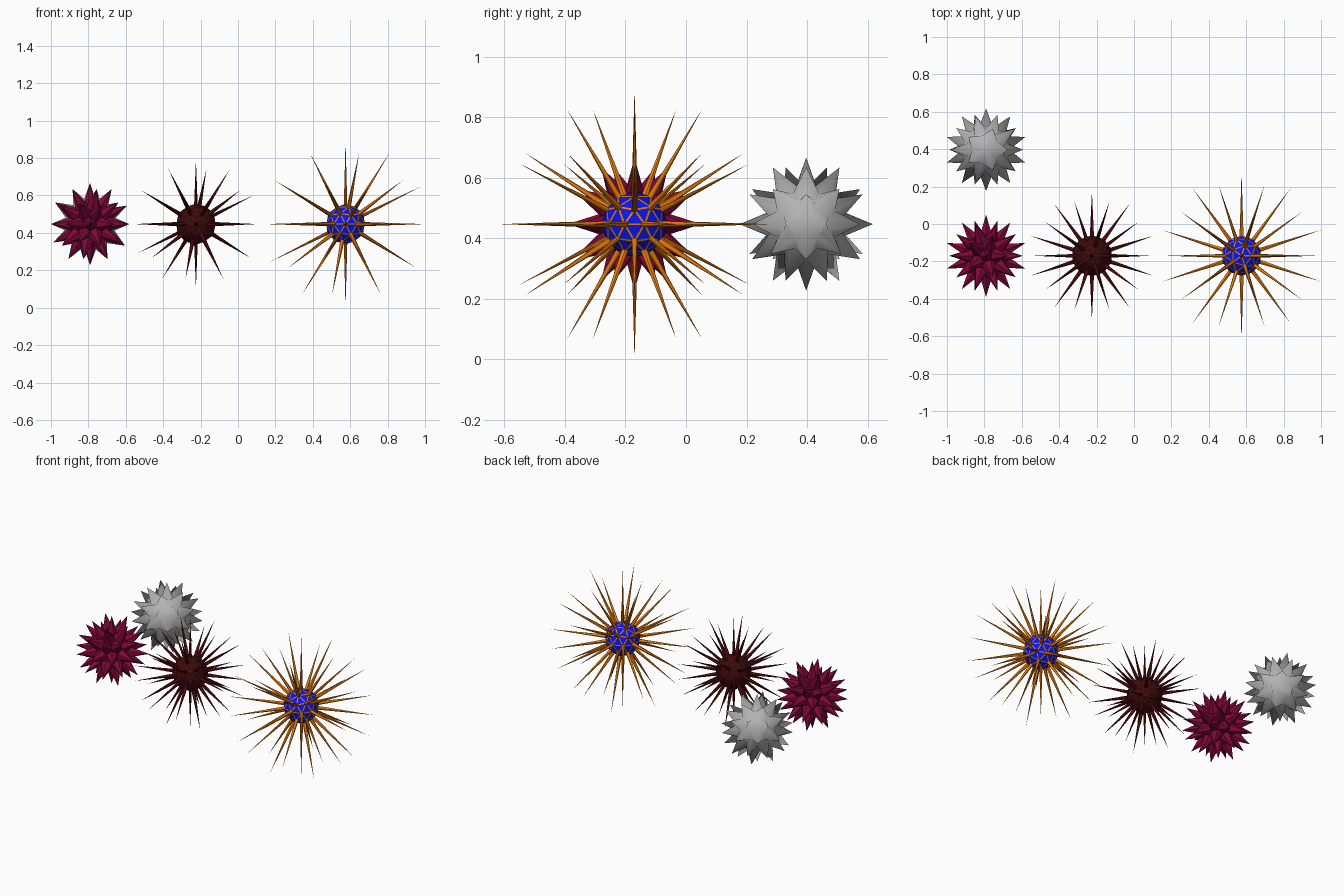
import bpy, bmesh

if "Cube" in bpy.data.objects:
    bpy.data.objects.remove(bpy.data.objects["Cube"])


def material(name, rgb):
    m = bpy.data.materials.new(name)
    m.diffuse_color = (*rgb, 1)
    m.use_nodes = True
    m.node_tree.nodes["Principled BSDF"].inputs["Base Color"].default_value = m.diffuse_color
    return m


ORANGE = material("orange", (0.8, 0.2, 0.003))
BLUE = material("blue", (0.003, 0.008, 0.8))
MAROON = material("dark maroon", (0.085, 0.003, 0.006))
BROWN = material("dark brown", (0.03, 0.003, 0.002))
CRIMSON = material("crimson", (0.22, 0.002, 0.042))
SILVER = material("silver", (0.45, 0.45, 0.45))


def add_object(name, bm, centre, mats, smooth=False):
    bmesh.ops.recalc_face_normals(bm, faces=bm.faces)
    for f in bm.faces:
        f.smooth = smooth
    me = bpy.data.meshes.new(name)
    bm.to_mesh(me)
    bm.free()
    for m in mats:
        me.materials.append(m)
    ob = bpy.data.objects.new(name, me)
    ob.location = centre
    bpy.context.collection.objects.link(ob)
    return ob


def core_mesh(radius):
    src = bmesh.new()
    bmesh.ops.create_icosphere(src, subdivisions=2, radius=radius)
    return src


def panel_urchin(name, centre, core, reach, inset, base, mats):
    """Ball of flat panels framed by thin strips, a slim spike on each vertex."""
    src, bm = core_mesh(core), bmesh.new()
    tips = {v: bm.verts.new(v.co.normalized() * reach) for v in src.verts}
    sides = {}  # edge -> {vertex: strip corners on both sides of the edge}
    for f in src.faces:
        c = f.calc_center_median()
        ring = []
        corner = {v: v.co.lerp(c, inset) for v in f.verts}
        for lp in f.loops:
            a, b = lp.vert, lp.link_loop_next.vert
            q = [bm.verts.new(corner[a].lerp(corner[b], t)) for t in (base, 1 - base)]
            ring += q
            ends = sides.setdefault(lp.edge, {a: [], b: []})
            ends[a].append(q[0])
            ends[b].append(q[1])
        bm.faces.new(ring).material_index = 1
        for i, lp in enumerate(f.loops):
            bm.faces.new((tips[lp.vert], ring[2 * i - 1], ring[2 * i]))
    for ends in sides.values():
        (a, qa), (b, qb) = ends.items()
        bm.faces.new((qa[0], qb[0], qb[1], qa[1]))
        for v, q in ((a, qa), (b, qb)):
            bm.faces.new((tips[v], q[0], q[1]))
    src.free()
    return add_object(name, bm, centre, mats)


def full_urchin(name, centre, core, reach, mats, smooth=False):
    """Broad faceted spikes that meet each other and cover the whole ball."""
    src, bm = core_mesh(core), bmesh.new()
    tips = {v: bm.verts.new(v.co.normalized() * reach) for v in src.verts}
    mids = {e: bm.verts.new((e.verts[0].co + e.verts[1].co).normalized() * core)
            for e in src.edges}
    for f in src.faces:
        hub = bm.verts.new(f.calc_center_median().normalized() * core)
        for lp in f.loops:
            t = tips[lp.vert]
            bm.faces.new((t, mids[lp.edge], hub))
            bm.faces.new((t, hub, mids[lp.link_loop_prev.edge]))
    src.free()
    return add_object(name, bm, centre, mats, smooth)


Z, Y = 0.447, -0.17
# long-spined ball with blue panels
panel_urchin("long_spiked_ball", (0.575, Y, Z), 0.108, 0.447, 0.18, 0.1, [ORANGE, BLUE])
# medium dark ball
panel_urchin("dark_spiked_ball", (-0.225, Y, Z), 0.11, 0.345, 0.18, 0.1, [MAROON, BROWN])
# short crimson ball, spikes covering the whole core
full_urchin("short_spiked_ball", (-0.791, Y, Z), 0.11, 0.22, [CRIMSON])
# broad smooth silver ball
full_urchin("broad_spiked_ball", (-0.791, 0.397, Z), 0.125, 0.22, [SILVER], smooth=True)
